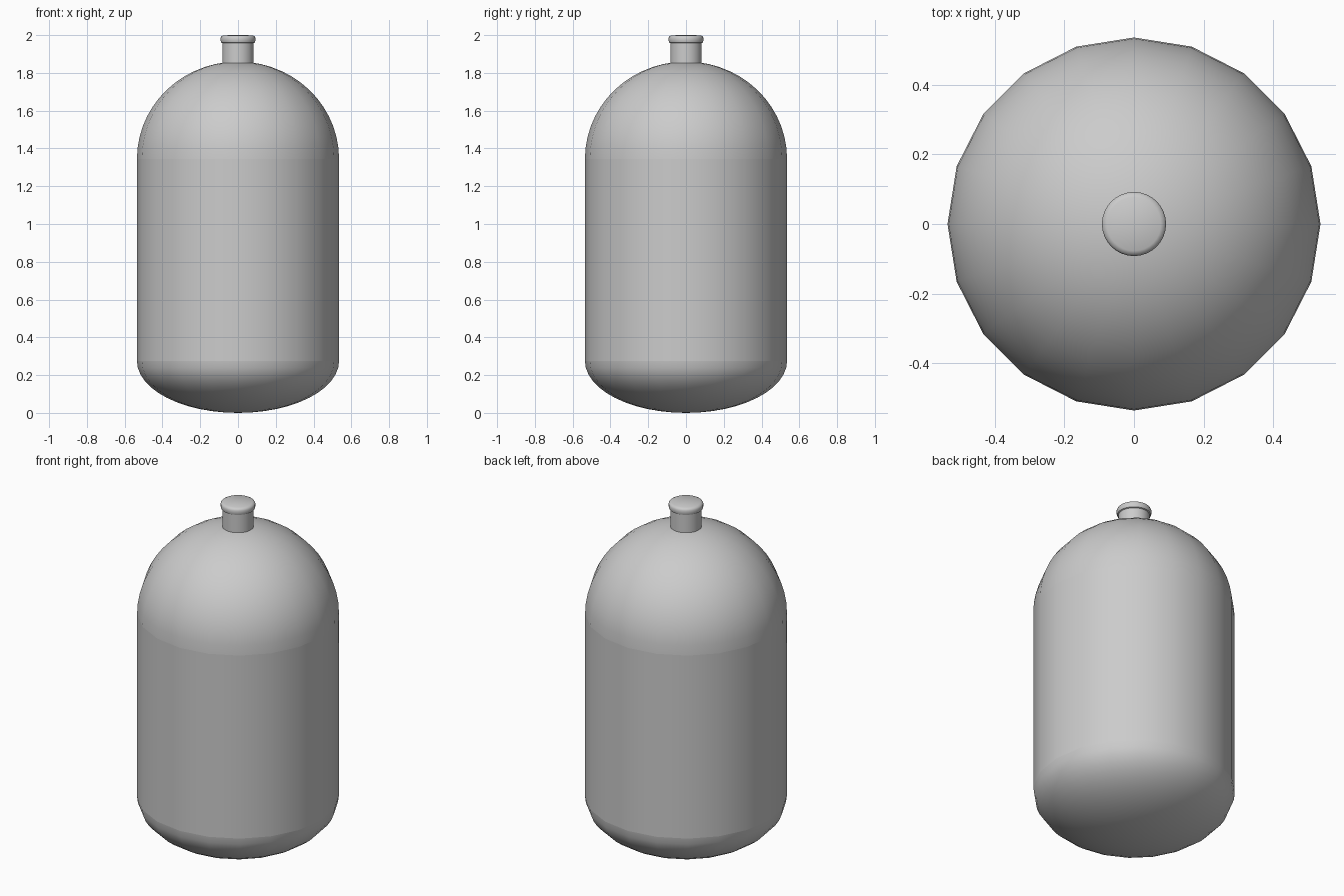
import bpy, bmesh
from math import sin, cos, pi, radians

if "Cube" in bpy.data.objects:
    bpy.data.objects.remove(bpy.data.objects["Cube"])

R = 0.535            # tank radius
Z_LOW, Z_HIGH = 0.275, 1.345


def lathe(name, profile, sides):
    """Revolve (radius, z) points, listed bottom to top, about the z axis."""
    bm = bmesh.new()
    rings = []
    for r, z in profile:
        if r < 1e-5:
            rings.append([bm.verts.new((0, 0, z))])
        else:
            rings.append([bm.verts.new((r * cos(2 * pi * i / sides),
                                        r * sin(2 * pi * i / sides), z))
                          for i in range(sides)])
    for a, b in zip(rings, rings[1:]):
        for i in range(sides):
            j = (i + 1) % sides
            if len(a) == 1:
                bm.faces.new((a[0], b[j], b[i]))
            elif len(b) == 1:
                bm.faces.new((a[i], a[j], b[0]))
            else:
                bm.faces.new((a[i], a[j], b[j], b[i]))
    mesh = bpy.data.meshes.new(name)
    bm.to_mesh(mesh)
    bm.free()
    ob = bpy.data.objects.new(name, mesh)
    bpy.context.collection.objects.link(ob)
    bpy.ops.object.select_all(action='DESELECT')
    ob.select_set(True)
    bpy.context.view_layer.objects.active = ob
    bpy.ops.object.shade_smooth_by_angle(angle=radians(35))
    return ob


def quarter(height, z0, steps):
    """Quarter ellipse from the tank wall to the axis."""
    return [(R * cos(pi / 2 * k / steps), z0 + height * sin(pi / 2 * k / steps))
            for k in range(steps + 1)]


# rounded bottom, straight wall and domed shoulder
lathe("tank_bottom", quarter(-Z_LOW, Z_LOW, 12)[::-1], 20)
lathe("tank_wall", [(R, Z_LOW), (R, Z_HIGH)], 20)
lathe("tank_dome", quarter(0.515, Z_HIGH, 14), 20)

# neck with a rolled lip and closed top
lathe("neck", [(0.083, 1.84), (0.083, 1.965)], 32)
lathe("neck_lip", [(0.083, 1.957), (0.089, 1.96), (0.092, 1.97), (0.092, 1.985),
                   (0.088, 1.993), (0.077, 1.999), (0, 2.0)], 32)
